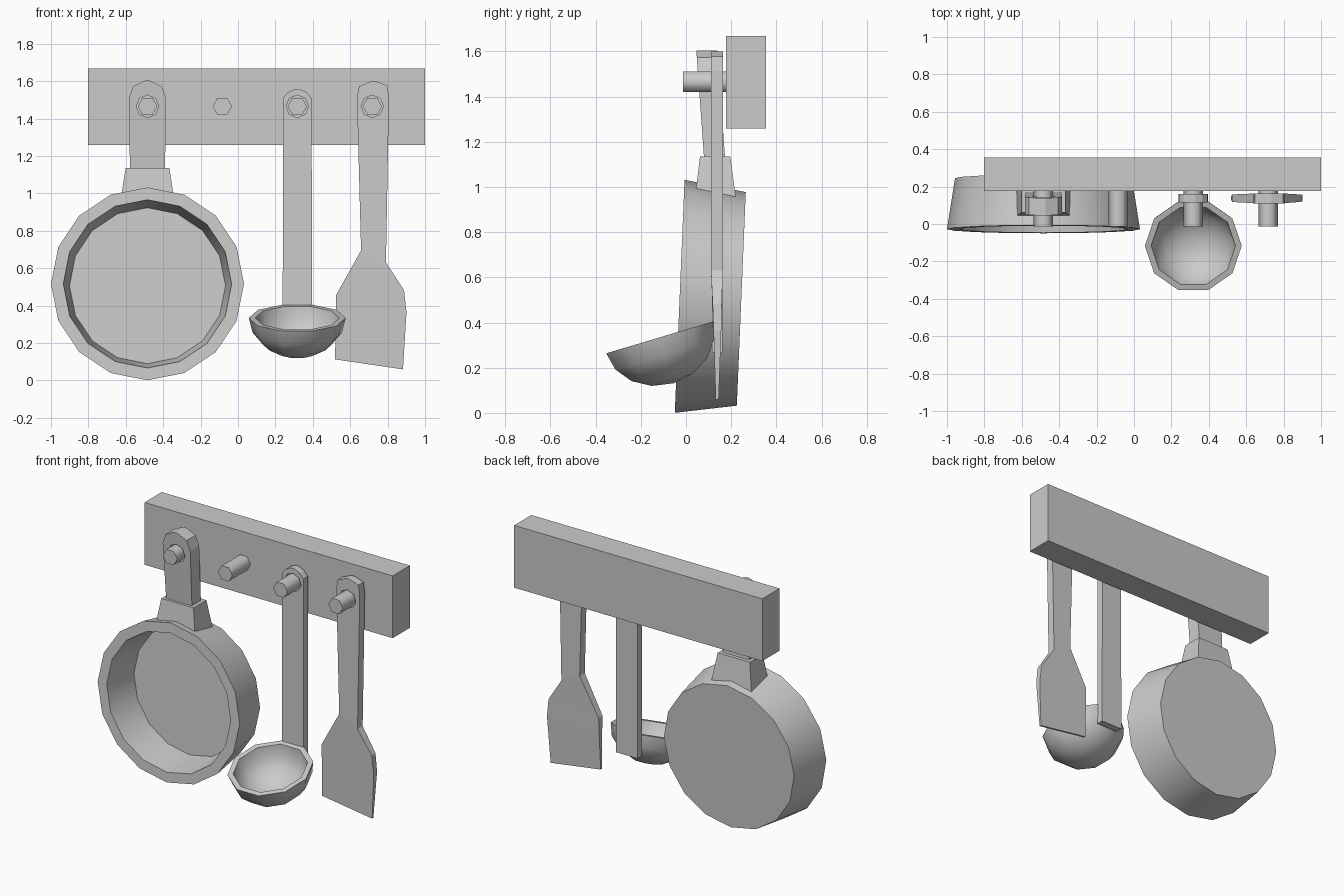
import bpy, bmesh, math

if "Cube" in bpy.data.objects:
    bpy.data.objects.remove(bpy.data.objects["Cube"])

PEG_X = [-0.484, -0.084, 0.317, 0.718]
PEG_Z = 1.465


def finish(name, bm, smooth=0):
    bmesh.ops.remove_doubles(bm, verts=bm.verts, dist=1e-5)
    bmesh.ops.recalc_face_normals(bm, faces=bm.faces)
    me = bpy.data.meshes.new(name)
    bm.to_mesh(me)
    bm.free()
    ob = bpy.data.objects.new(name, me)
    bpy.context.collection.objects.link(ob)
    bpy.ops.object.select_all(action='DESELECT')
    ob.select_set(True)
    bpy.context.view_layer.objects.active = ob
    if smooth:
        bpy.ops.object.shade_smooth_by_angle(angle=math.radians(smooth))
    return ob


def skin(bm, rings, caps):
    loops = [[bm.verts.new(p) for p in r] for r in rings]
    n = len(loops[0])
    for a, b in zip(loops, loops[1:]):
        for i in range(n):
            j = (i + 1) % n
            bm.faces.new((a[i], a[j], b[j], b[i]))
    if caps:
        bm.faces.new(loops[0])
        bm.faces.new(loops[-1])


def lathe(name, profile, sides, loc, tilt, smooth):
    # profile runs from axis to axis, opening along local +z
    bm = bmesh.new()
    skin(bm, [[(r * math.cos(k * math.tau / sides), r * math.sin(k * math.tau / sides), z)
               for k in range(sides)] for r, z in profile], False)
    ob = finish(name, bm, smooth)
    ob.location = loc
    ob.rotation_euler.x = math.radians(tilt)
    return ob


def loft(name, sections):
    # section: left x, left z, right x, right z, centre y, thickness
    bm = bmesh.new()
    skin(bm, [[(xl, y - t / 2, zl), (xr, y - t / 2, zr), (xr, y + t / 2, zr), (xl, y + t / 2, zl)]
              for xl, zl, xr, zr, y, t in sections], True)
    return finish(name, bm)


def rod(name, x, y0, y1, r, sides, smooth=0):
    bm = bmesh.new()
    skin(bm, [[(x + r * math.cos(k * math.tau / sides), y, PEG_Z + r * math.sin(k * math.tau / sides))
               for k in range(sides)] for y in (y0, y1)], True)
    return finish(name, bm, smooth)


def punch(ob, x):
    cutter = rod("hole_cutter", x, -0.3, 0.5, 0.06, 8)
    cutter.hide_render = True
    bpy.context.view_layer.objects.active = ob
    mod = ob.modifiers.new("hole", 'BOOLEAN')
    mod.operation = 'DIFFERENCE'
    mod.solver = 'EXACT'
    mod.object = cutter
    bpy.ops.object.modifier_apply(modifier=mod.name)
    bpy.data.objects.remove(cutter)


# Wall bar and pegs
loft("wall_bar", [(-0.803, z, 1.0, z, 0.266, 0.178) for z in (1.258, 1.667)])
for i, x in enumerate(PEG_X):
    rod(f"peg_{i + 1}", x, -0.013, 0.19, 0.052, 6, 62)

# Frying pan
px = PEG_X[0]
lathe("pan", [(0, -0.273), (0.473, -0.273), (0.516, 0), (0.45, 0), (0.417, -0.235), (0, -0.235)],
      16, (px, -0.028, 0.516), 87.6, 30)
loft("pan_handle_socket", [(px - 0.145, 0.955, px + 0.145, 0.955, 0.13, 0.18),
                           (px - 0.117, 1.135, px + 0.117, 1.135, 0.129, 0.134)])
pan_handle = loft("pan_handle", [(px - w, z, px + w, z, 0.126 - 0.072 * (z - 1.133), 0.093)
                                 for w, z in ((0.093, 1.1), (0.1, 1.508), (0.077, 1.572), (0.012, 1.603))])
punch(pan_handle, px)

# Ladle
lx = PEG_X[2]
outer = [(0.259 * math.cos(a), -0.212 * math.sin(a)) for a in
         (math.radians(d) for d in (90, 67.5, 45, 22.5, 0))]
inner = [(r * 0.87, z * 0.87) for r, z in reversed(outer)]
lathe("ladle_bowl", [(0, -0.212)] + outer[1:] + inner[:-1] + [(0, -0.184)],
      10, (lx, -0.117, 0.334), 16.6, 40)
ladle_handle = loft("ladle_handle", [(lx - w, z, lx + w, z, 0.138, 0.046)
                                     for w, z in ((0.078, 0.265), (0.077, 1.508), (0.05, 1.54), (0.012, 1.558))])
punch(ladle_handle, lx)

# Spatula, handle and tapering blade in one piece
spatula = loft("spatula", [
    (0.519, 0.112, 0.882, 0.059, 0.138, 0.013),
    (0.523, 0.37, 0.901, 0.364, 0.139, 0.034),
    (0.524, 0.455, 0.888, 0.481, 0.138, 0.04),
    (0.658, 0.695, 0.791, 0.631, 0.137, 0.053),
    (0.636, 1.513, 0.807, 1.513, 0.137, 0.053),
    (0.647, 1.572, 0.797, 1.578, 0.137, 0.053),
    (0.71, 1.598, 0.735, 1.599, 0.137, 0.053)])
punch(spatula, PEG_X[3])
